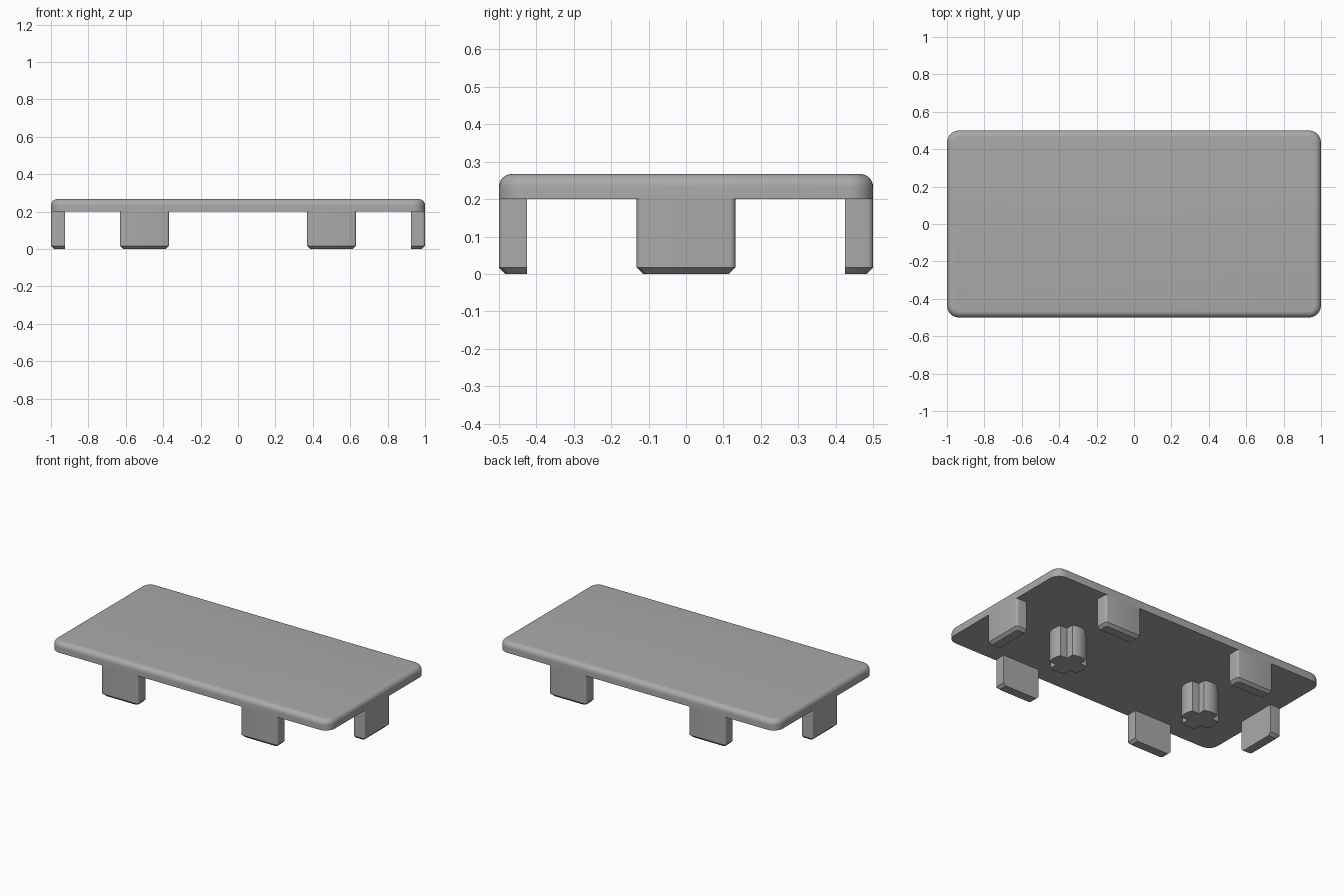
import bpy
import bmesh
from math import sin, cos, pi, asin, sqrt

if "Cube" in bpy.data.objects:
    bpy.data.objects.remove(bpy.data.objects["Cube"])

grey = bpy.data.materials.new("grey plastic")
grey.use_nodes = True
colour = (0.4, 0.4, 0.4, 1)
grey.diffuse_color = colour
grey.node_tree.nodes["Principled BSDF"].inputs["Base Color"].default_value = colour

PLATE_BASE, PLATE_TOP = 0.2, 0.267


def loft(name, rings, location=(0, 0, 0), turn=0):
    """Skin a stack of closed rings, bottom to top, and cap both ends."""
    bm = bmesh.new()
    loops = [[bm.verts.new(p) for p in ring] for ring in rings]
    count = len(loops[0])
    for low, high in zip(loops, loops[1:]):
        for i in range(count):
            j = (i + 1) % count
            bm.faces.new((low[i], low[j], high[j], high[i]))
    bm.faces.new(loops[0][::-1])
    bm.faces.new(loops[-1])
    bmesh.ops.recalc_face_normals(bm, faces=bm.faces)
    mesh = bpy.data.meshes.new(name)
    bm.to_mesh(mesh)
    bm.free()
    mesh.materials.append(grey)
    obj = bpy.data.objects.new(name, mesh)
    bpy.context.collection.objects.link(obj)
    obj.location = location
    obj.rotation_euler.z = turn
    bpy.ops.object.select_all(action='DESELECT')
    obj.select_set(True)
    bpy.context.view_layer.objects.active = obj
    bpy.ops.object.shade_smooth_by_angle(angle=pi / 6)
    return obj


def rounded_rect(half_x, half_y, radius, z, steps=8):
    ring = []
    for corner, (sx, sy) in enumerate(((1, 1), (-1, 1), (-1, -1), (1, -1))):
        for k in range(steps + 1):
            a = (corner + k / steps) * pi / 2
            ring.append((sx * (half_x - radius) + radius * cos(a),
                         sy * (half_y - radius) + radius * sin(a), z))
    return ring


# Top plate with rounded corners and a rounded upper edge
fillet = 0.034
plate_rings = [rounded_rect(1, 0.5, 0.066, PLATE_BASE)]
for k in range(9):
    a = k / 8 * pi / 2
    inset = fillet * (1 - cos(a))
    plate_rings.append(rounded_rect(1 - inset, 0.5 - inset, 0.066 - inset,
                                    PLATE_TOP - fillet + fillet * sin(a)))
loft("top_plate", plate_rings)


# Edge tabs: square inside, rounded outer corners, chamfered foot
def tab_ring(inset, z):
    half, depth, r = 0.132 - inset, 0.075 - inset, 0.014
    ring = [(-half, 0, z), (half, 0, z)]
    for k in range(5):
        a = k / 4 * pi / 2
        ring.append((half - r + r * cos(a), depth - r + r * sin(a), z))
    for k in range(5):
        a = pi / 2 + k / 4 * pi / 2
        ring.append((r - half + r * cos(a), depth - r + r * sin(a), z))
    return ring


tab_rings = [tab_ring(0.017, 0), tab_ring(0, 0.017), tab_ring(0, PLATE_BASE)]
for side, x in (("right", -0.5), ("left", 0.5)):
    loft("front_tab_" + side, tab_rings, (x, -0.425, 0), pi)
    loft("back_tab_" + side, tab_rings, (x, 0.425, 0))
loft("end_tab_left", tab_rings, (0.925, 0, 0), -pi / 2)
loft("end_tab_right", tab_rings, (-0.925, 0, 0), pi / 2)


# Cross-shaped pegs with rounded arm ends
def peg_ring(radius, half_arm, z, steps=8):
    ring = []
    spread = asin(half_arm / radius)
    for arm in range(4):
        mid = arm * pi / 2
        for k in range(steps + 1):
            a = mid + spread * (2 * k / steps - 1)
            ring.append((radius * cos(a), radius * sin(a), z))
        notch = mid + pi / 4
        ring.append((half_arm * sqrt(2) * cos(notch),
                     half_arm * sqrt(2) * sin(notch), z))
    return ring


peg_rings = [peg_ring(0.11, 0.05, 0), peg_ring(0.11, 0.05, PLATE_BASE)]
for side, x in (("right", -0.5), ("left", 0.5)):
    loft("peg_" + side, peg_rings, (x, 0, 0))
